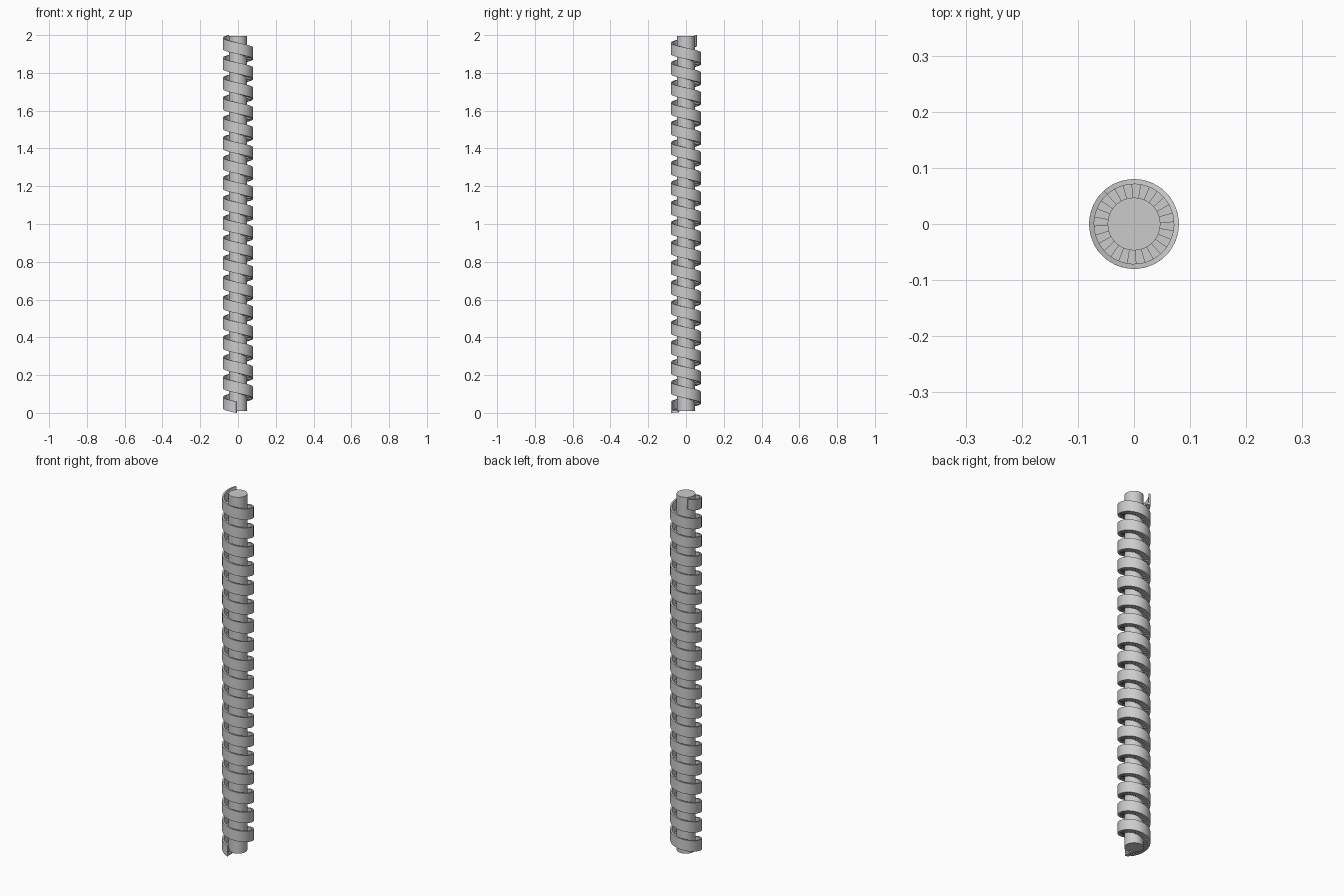
import bpy, bmesh, math

if "Cube" in bpy.data.objects:
    bpy.data.objects.remove(bpy.data.objects["Cube"])

TURNS = 18.364
START = math.radians(-97)
RISE = 1.94            # climb of the wall from start to end
WALL_H = 0.06
PER_TURN = 28          # treads per turn


def finish(name, bm, smooth=True):
    bmesh.ops.recalc_face_normals(bm, faces=bm.faces)
    me = bpy.data.meshes.new(name)
    bm.to_mesh(me)
    bm.free()
    ob = bpy.data.objects.new(name, me)
    bpy.context.collection.objects.link(ob)
    if smooth:
        bpy.context.view_layer.objects.active = ob
        ob.select_set(True)
        bpy.ops.object.shade_smooth_by_angle(angle=math.radians(30))
        ob.select_set(False)
    return ob


def point(r, turns, z):
    # the spiral climbs clockwise seen from above
    a = START - turns * math.tau
    return (r * math.cos(a), r * math.sin(a), z)


# Central pole
bpy.ops.mesh.primitive_cylinder_add(vertices=48, radius=0.047, depth=1.985,
                                    location=(0, 0, 1.0025))
pole = bpy.context.object
pole.name = "central_pole"
bpy.ops.object.shade_smooth_by_angle(angle=math.radians(30))

# Outer wall: rectangular section swept along the helix
bm = bmesh.new()
section = [(0.071, 0), (0.08, 0), (0.08, WALL_H), (0.071, WALL_H)]
steps = int(TURNS * 48)
prev = None
for i in range(steps + 1):
    t = TURNS * i / steps
    z = RISE * i / steps
    ring = [bm.verts.new(point(r, t, z + h)) for r, h in section]
    if prev:
        for k in range(4):
            bm.faces.new((prev[k], prev[k - 1], ring[k - 1], ring[k]))
    else:
        bm.faces.new(ring)
    prev = ring
bm.faces.new(prev)
finish("outer_wall", bm)

# Stair treads: thin wedges between pole and wall
bm = bmesh.new()
count = int(TURNS * PER_TURN)
for i in range(count):
    t0, t1 = TURNS * i / count, TURNS * (i + 1) / count
    z0 = RISE * i / count + 0.003
    z1 = z0 + 0.010
    lo = [bm.verts.new(point(r, t, z0)) for r, t in
          ((0.04, t0), (0.075, t0), (0.075, t1), (0.04, t1))]
    hi = [bm.verts.new(point(r, t, z1)) for r, t in
          ((0.04, t0), (0.075, t0), (0.075, t1), (0.04, t1))]
    bm.faces.new(lo)
    bm.faces.new(hi)
    for k in range(4):
        bm.faces.new((lo[k - 1], lo[k], hi[k], hi[k - 1]))
finish("stair_treads", bm, smooth=False)
